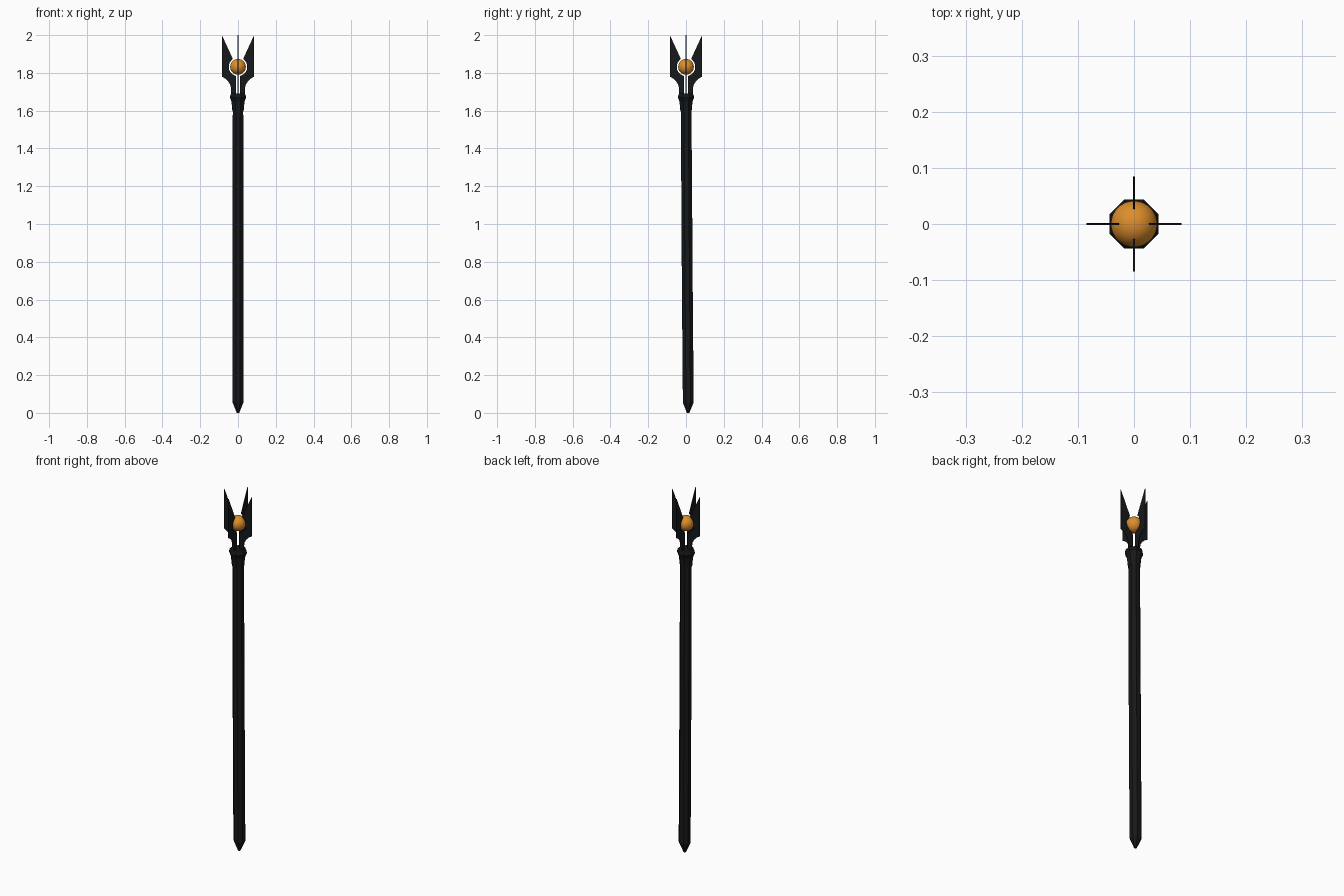
import bpy, bmesh
from math import sin, cos, pi, radians

if "Cube" in bpy.data.objects:
    bpy.data.objects.remove(bpy.data.objects["Cube"])


def material(name, rgb):
    m = bpy.data.materials.new(name)
    m.diffuse_color = (*rgb, 1)
    m.use_nodes = True
    m.node_tree.nodes["Principled BSDF"].inputs["Base Color"].default_value = m.diffuse_color
    return m


BLACK = material("black_metal", (0.008, 0.009, 0.01))
ORANGE = material("orange_gem", (0.72, 0.27, 0.025))


def add_object(name, bm, mat):
    bmesh.ops.recalc_face_normals(bm, faces=bm.faces[:])
    me = bpy.data.meshes.new(name)
    bm.to_mesh(me)
    bm.free()
    ob = bpy.data.objects.new(name, me)
    bpy.context.collection.objects.link(ob)
    me.materials.append(mat)
    return ob


def loft(name, rings, sides, mat):
    """Capped tube through rings of (z, radius, y offset)."""
    bm = bmesh.new()
    loops = []
    for z, r, oy in rings:
        loops.append([bm.verts.new((r * cos(2 * pi * (i + .5) / sides),
                                    oy + r * sin(2 * pi * (i + .5) / sides), z))
                      for i in range(sides)])
    for a, b in zip(loops, loops[1:]):
        for i in range(sides):
            j = (i + 1) % sides
            bm.faces.new((a[i], a[j], b[j], b[i]))
    bm.faces.new(loops[0])
    bm.faces.new(loops[-1])
    return add_object(name, bm, mat)


# Shaft: slightly leaning pole with a pointed foot
loft("shaft", [(0, 0.007, 0.011), (0.055, 0.031, 0.012), (0.3, 0.031, 0.01),
               (0.65, 0.031, 0.007), (1.1, 0.031, 0.004), (1.62, 0.03, 0.001)], 8, BLACK)

# Collar: flared socket with a raised ring
loft("collar", [(1.595, 0.032, 0), (1.645, 0.037, 0), (1.655, 0.04, 0),
                (1.67, 0.047, 0), (1.685, 0.043, 0), (1.692, 0.037, 0)], 8, BLACK)

# Four thin blades with a round cut-out around the gem
GEM_Z, CUT = 1.832, 0.049
arc = [(CUT * cos(radians(a)), GEM_Z + CUT * sin(radians(a)))
       for a in range(-78, 57, 12)]
profile = [(0.01, 1.68)] + arc + [(0.027, 1.873), (0.085, 2.0), (0.085, 1.78),
           (0.066, 1.769), (0.05, 1.752), (0.04, 1.735), (0.037, 1.715), (0.037, 1.68)]
for k, side in enumerate(("right", "back", "left", "front")):
    bm = bmesh.new()
    face = bm.faces.new([bm.verts.new((x, -0.0018, z)) for x, z in profile])
    ext = bmesh.ops.extrude_face_region(bm, geom=[face])
    bmesh.ops.translate(bm, vec=(0, 0.0036, 0),
                        verts=[v for v in ext["geom"] if isinstance(v, bmesh.types.BMVert)])
    blade = add_object("blade_" + side, bm, BLACK)
    blade.rotation_euler.z = k * pi / 2

# Floating gem
bm = bmesh.new()
bmesh.ops.create_uvsphere(bm, u_segments=32, v_segments=16, radius=0.0415)
gem = add_object("gem", bm, ORANGE)
gem.location.z = GEM_Z
for p in gem.data.polygons:
    p.use_smooth = True
